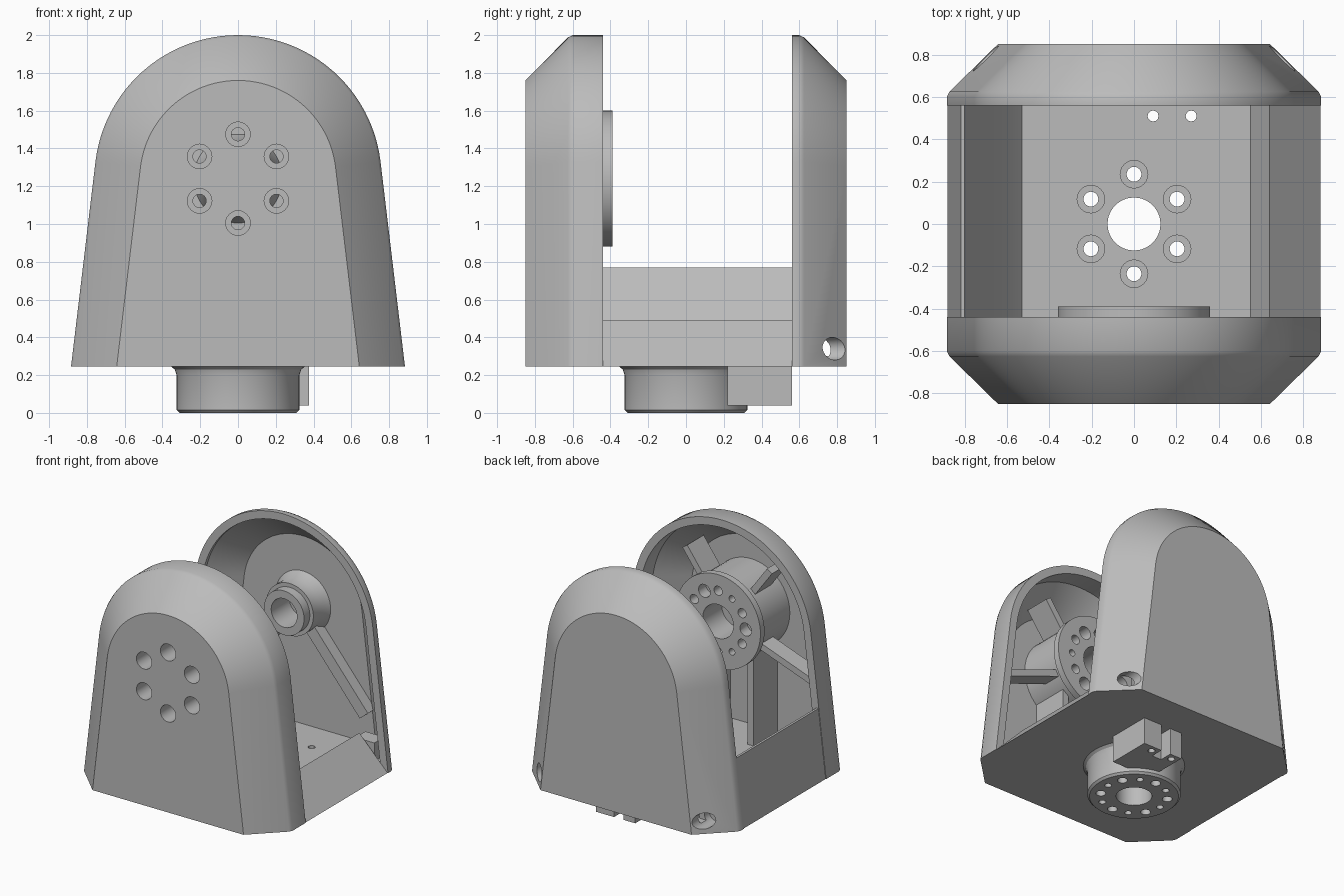
import bpy, bmesh, math
from math import sin, cos, radians, hypot

cube = bpy.data.objects.get("Cube")
if cube:
    bpy.data.objects.remove(cube)

grey = bpy.data.materials.new("light grey")
grey.use_nodes = True
grey.diffuse_color = (0.5, 0.5, 0.5, 1)
grey.node_tree.nodes["Principled BSDF"].inputs["Base Color"].default_value = (0.5, 0.5, 0.5, 1)

BOTTOM, FLOOR, AXIS = 0.245, 0.30, 1.24   # underside, floor top, pivot height
FRONT, BACK = -0.44, 0.56                 # inner rims of the two shells
BOLT = 0.235                              # bolt circle radius


def loft(name, rings):
    """Bridge equal-length rings in order and cap both ends."""
    bm = bmesh.new()
    loops = [[bm.verts.new(p) for p in ring] for ring in rings]
    n = len(loops[0])
    for a, b in zip(loops, loops[1:]):
        for i in range(n):
            j = (i + 1) % n
            bm.faces.new((a[i], a[j], b[j], b[i]))
    bm.faces.new(loops[0])
    bm.faces.new(loops[-1])
    bmesh.ops.recalc_face_normals(bm, faces=bm.faces)
    mesh = bpy.data.meshes.new(name)
    bm.to_mesh(mesh)
    bm.free()
    mesh.materials.append(grey)
    obj = bpy.data.objects.new(name, mesh)
    bpy.context.collection.objects.link(obj)
    return obj


def lathe(name, steps, u, v, axis, n=40):
    """Turn (radius, position) steps about a y or z axis through (u, v)."""
    rings = []
    for r, h in steps:
        circle = [(u + r * cos(2 * math.pi * i / n), v + r * sin(2 * math.pi * i / n)) for i in range(n)]
        rings.append([(a, h, b) if axis == "y" else (a, b, h) for a, b in circle])
    return loft(name, rings)


def slab(name, outline, y0, y1):
    """Extrude an x-z outline along y."""
    return loft(name, [[(x, y, z) for x, z in outline] for y in (y0, y1)])


def box(name, x0, x1, y0, y1, z0, z1):
    return slab(name, [(x0, z0), (x1, z0), (x1, z1), (x0, z1)], y0, y1)


def rib(name, p, q, width, y0, y1):
    dx, dz = q[0] - p[0], q[1] - p[1]
    k = width / 2 / hypot(dx, dz)
    ox, oz = -dz * k, dx * k
    slab(name, [(p[0] + ox, p[1] + oz), (q[0] + ox, q[1] + oz),
                (q[0] - ox, q[1] - oz), (p[0] - ox, p[1] - oz)], y0, y1)


def arch(y, inset, z0=BOTTOM, n=48):
    """Tapered arch outline: leaning sides tangent to a round top."""
    tilt = radians(6.8)
    r = 0.76 - inset
    pts = []
    for i in range(n + 1):
        a = -tilt * -1 + (math.pi - 2 * tilt) * i / n
        pts.append((r * cos(a), y, AXIS + r * sin(a)))
    foot = pts[0][0] + (pts[0][2] - z0) * math.tan(tilt)
    return [(foot, y, z0)] + pts + [(-foot, y, z0)]


def shell(name, rim, side, shoulder):
    """Hollow cover with a bevelled outer face, open toward the middle."""
    inner = [(0.79, 0.255), (shoulder - 0.01, 0.06), (rim, 0.06)]
    outer = [(rim, 0), (shoulder, 0), (shoulder + 0.025, 0.012), (0.85, 0.24)]
    return loft(name, [arch(side * y, d, FLOOR) for y, d in inner]
                + [arch(side * y, d) for y, d in outer])


def cut(targets, cutters):
    for obj in targets:
        for c in cutters:
            m = obj.modifiers.new("hole", "BOOLEAN")
            m.operation, m.solver, m.object = "DIFFERENCE", "EXACT", c
        with bpy.context.temp_override(object=obj, active_object=obj):
            for m in list(obj.modifiers):
                bpy.ops.object.modifier_apply(modifier=m.name)
    for c in cutters:
        bpy.data.objects.remove(c)


def polar(deg):
    return BOLT * cos(radians(deg)), BOLT * sin(radians(deg))


# Outer shells
front_shell = shell("front_shell", -FRONT, -1, 0.60)
back_shell = shell("back_shell", BACK, 1, 0.60)

# Floor with a tall wall on one side and a low wedge on the other
base = slab("base", [(-0.88, BOTTOM), (0.88, BOTTOM), (0.64, 0.49), (0.55, FLOOR), (-0.53, FLOOR),
                     (-0.6, 0.4), (-0.8, 0.77), (-0.818, 0.77)], FRONT, BACK)

# Front hub: body, flange and blind centre bore
front_hub = lathe("front_hub", [(0.13, -0.62), (0.13, -0.39), (0.36, -0.39), (0.36, -0.44),
                                (0.33, -0.44), (0.33, -0.80)], 0, AXIS, "y", 64)
holes = []
for k in range(6):
    x, z = polar(30 + 60 * k)
    holes.append(lathe("bolt_cutter", [(0.065, -0.9), (0.065, -0.5), (0.035, -0.5), (0.035, -0.3)],
                       x, AXIS + z, "y", 24))
    x, z = polar(60 * k)
    r = 0.05 if k % 2 else 0.025
    holes.append(lathe("pocket_cutter", [(r, -0.48), (r, -0.3)], x, AXIS + z, "y", 16))
cut([front_shell, front_hub], holes)

# Stiffening ribs and corner blocks, mirrored
for s, side in ((1, "left"), (-1, "right")):
    rib(f"front_upright_rib_{side}", (s * 0.2, 0.28), (s * 0.2, 1.05), 0.05, -0.8, -0.5)
    rib(f"front_side_rib_{side}", (s * 0.28, 1.1), (s * 0.75, 0.93), 0.05, -0.62, -0.48)
    rib(f"front_top_rib_{side}", (s * 0.2, 1.46), (s * 0.36, 1.68), 0.05, -0.7, -0.5)
    rib(f"back_strut_{side}", (s * 0.12, 1.1), (s * 0.58, 0.55), 0.09, 0.70, 0.80)
blocks = [box(f"corner_block_{i}", min(s * 0.6, s * 0.76), max(s * 0.6, s * 0.76), 0.57, 0.69, 0.27, 0.44)
          for i, s in enumerate((1, -1))]
cut([back_shell] + blocks,
    [lathe("corner_cutter", [(0.06, 0.95), (0.06, 0.63)], s * 0.70, 0.34, "y", 24) for s in (1, -1)])

# Back pivot: stepped hollow spigot
lathe("back_pivot", [(0.11, 0.78), (0.11, BACK), (0.17, BACK), (0.17, 0.63), (0.2, 0.63),
                     (0.2, 0.72), (0.24, 0.80)], 0, AXIS, "y", 48)

# Underside boss with a flared root
bottom_boss = lathe("bottom_boss", [(0.31, 0), (0.325, 0.015), (0.325, 0.2), (0.335, 0.23),
                                    (0.36, 0.25)], 0, 0, "z", 64)

# Underside bracket with two legs
bracket = [box("bracket_block", 0.04, 0.375, 0.22, 0.46, 0.04, 0.25),
           box("bracket_leg_inner", 0.04, 0.14, 0.45, 0.56, 0.04, 0.25),
           box("bracket_leg_outer", 0.22, 0.375, 0.45, 0.56, 0.04, 0.25)]

# Vertical bores through floor, boss and bracket
bores = [lathe("centre_cutter", [(0.125, -0.1), (0.125, 0.5)], 0, 0, "z", 40)]
for k in range(6):
    x, y = polar(30 + 60 * k)
    bores.append(lathe("bolt_cutter", [(0.035, -0.1), (0.035, 0.275), (0.065, 0.275), (0.065, 0.5)],
                       x, y, "z", 24))
    x, y = polar(60 * k)
    bores.append(lathe("pin_cutter", [(0.025, -0.1), (0.025, 0.15)], x, y, "z", 16))
cut([bottom_boss, base, bracket[0]], bores)
cut([base] + bracket[1:], [lathe("screw_cutter", [(0.026, -0.1), (0.026, 0.5)], x, 0.51, "z", 12)
                           for x in (0.09, 0.27)])

# Smooth curved walls, keep sharp edges
for obj in bpy.context.collection.objects:
    if obj.type == "MESH" and grey.name in obj.data.materials:
        with bpy.context.temp_override(object=obj, active_object=obj, selected_objects=[obj],
                                       selected_editable_objects=[obj]):
            bpy.ops.object.shade_smooth_by_angle(angle=radians(30))
